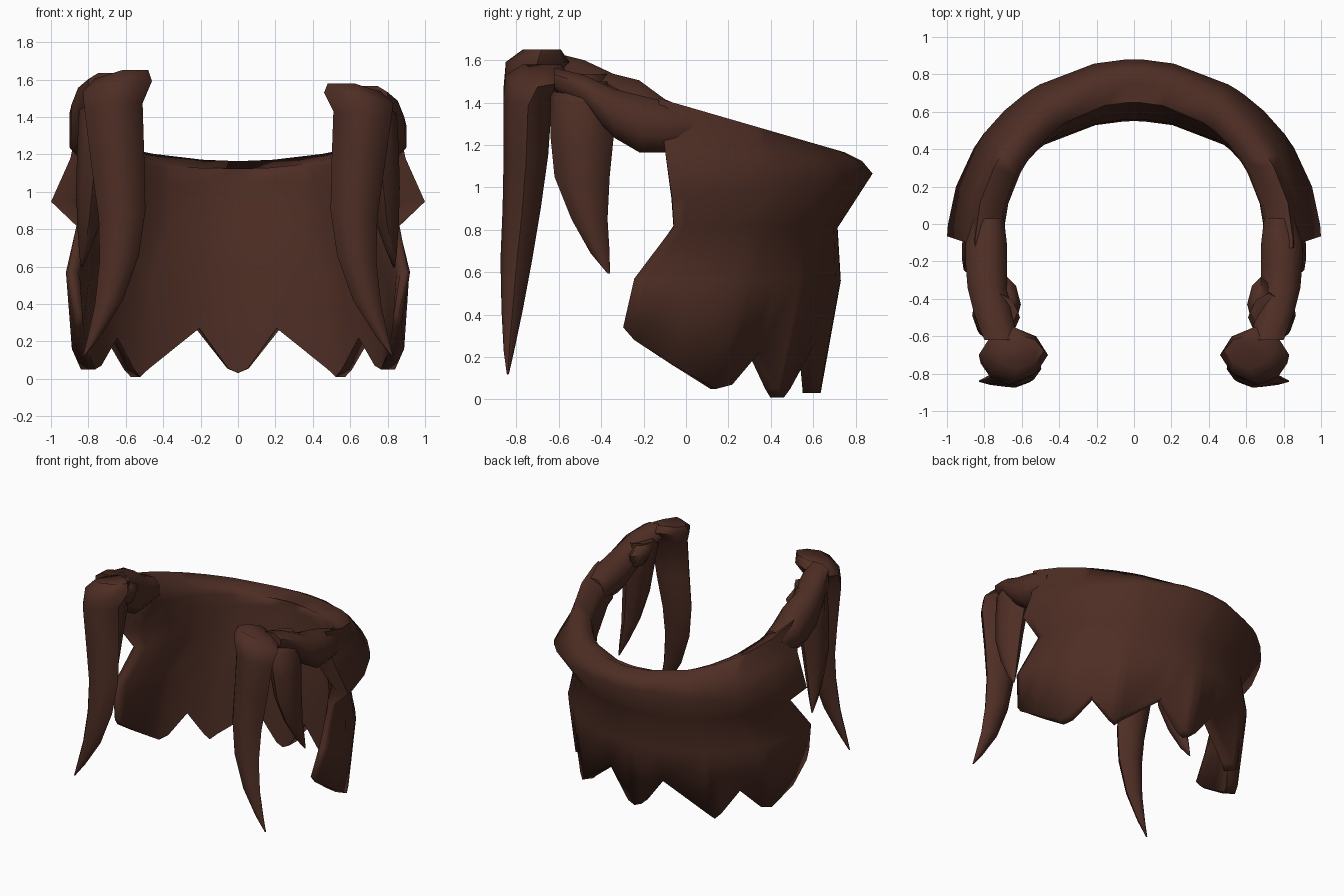
import bpy, bmesh, math

if "Cube" in bpy.data.objects:
    bpy.data.objects.remove(bpy.data.objects["Cube"])

brown = bpy.data.materials.new("dark brown hair")
brown.diffuse_color = (0.076, 0.027, 0.018, 1)
brown.use_nodes = True
brown.node_tree.nodes["Principled BSDF"].inputs["Base Color"].default_value = brown.diffuse_color


def finish(name, bm, angle=55):
    bmesh.ops.recalc_face_normals(bm, faces=bm.faces)
    me = bpy.data.meshes.new(name)
    bm.to_mesh(me)
    bm.free()
    me.materials.append(brown)
    ob = bpy.data.objects.new(name, me)
    bpy.context.collection.objects.link(ob)
    bpy.ops.object.select_all(action='DESELECT')
    ob.select_set(True)
    bpy.context.view_layer.objects.active = ob
    bpy.ops.object.shade_smooth_by_angle(angle=math.radians(angle))
    return ob


def skin(bm, rings):
    """Bridge closed rings of points."""
    vs = [[bm.verts.new(p) for p in r] for r in rings]
    n = len(vs[0])
    for a, b in zip(vs, vs[1:]):
        for i in range(n):
            j = (i + 1) % n
            bm.faces.new((a[i], a[j], b[j], b[i]))
    return vs


# Back hair: levels as (outer rx, outer ry, inner rx, inner ry, end angle, z at back, z slope)
LEVELS = [(.85, .85, .72, .76, 92, 1.165, .29),
          (.895, .93, .70, .75, 90, 1.125, .06),
          (1.0, .98, .71, .75, 88, 1.065, -.125),
          (.865, .815, .74, .69, 87, .81, .01),
          (.925, .83, .80, .66, 100, .56, .01),
          (.89, .735, .81, .65, 105.5, None, 0)]
# Jagged lower edge: (position around the side, height)
HEM = [(0, .03), (.035, .055), (.14, .27), (.24, .27), (.345, .05), (.38, .01), (.41, .05),
       (.50, .22), (.61, .07), (.67, .05), (.82, .16), (.96, .28), (1, .34)]


def section(t, hem):
    outer, inner = [], []
    thin = min(1, .35 + (1 - abs(t)) * 6)          # front edges taper
    for i, (ax, ay, bx, by, end, z0, slope) in enumerate(LEVELS):
        a = math.radians(t * end)
        y = ay * math.cos(a) - .1
        z = hem if z0 is None else z0 + (ay - .1 - y) * slope
        k = 1 if i < 2 else thin
        bx, by = ax + (bx - ax) * k, ay + (by - ay) * k
        outer.append((ax * math.sin(a), y, z))
        inner.append((bx * math.sin(a), by * math.cos(a) - .1, z - (.05 if i == 0 else 0)))
    return outer + inner[::-1]


bm = bmesh.new()
HEM.remove((.24, .27))
cols = [(-t, z) for t, z in HEM[:0:-1]] + HEM
vs = skin(bm, [section(t, z) for t, z in cols])
for end in (vs[0], vs[-1]):
    for i in range(len(LEVELS) - 1):
        bm.faces.new((end[i], end[i + 1], end[-2 - i], end[-1 - i]))
finish("back_hair", bm, 85)


# Tapered locks: horizontal lens-shaped rings (x, y, z, half width, half depth)
def lock(name, side, rings, lift=0, n=8):
    def c(v):
        return math.copysign(abs(v) ** 1.2, v)
    bm = bmesh.new()
    top = rings[0][2]
    pts = []
    for x, y, z, rx, ry in rings:
        dz = lift * max(0, 1 - (top - z) / .4)
        ring = []
        for k in range(n):
            u, v = math.cos(k * math.tau / n), math.sin(k * math.tau / n)
            ring.append((side * (x + rx * c(u)), y + ry * c(v), z + dz - .3 * rx * max(0, u)))
        pts.append(ring)
    vs = skin(bm, pts)
    bm.faces.new(vs[0])
    bm.faces.new(vs[-1])
    finish(name, bm)


# Arms joining the back hair to the front locks: upright rings (x, y, z, half width, half height)
def arm(name, side, lift):
    path = [(.775, .03, 1.27, .08, .09), (.79, -.1, 1.285, .11, .12),
            (.79, -.22, 1.30, .11, .135), (.785, -.34, 1.35, .105, .115),
            (.755, -.48, 1.455, .10, .075), (.71, -.62, 1.51, .09, .055)]
    bm = bmesh.new()
    rings = []
    for x, y, z, w, h in path:
        up = lift * min(1, max(0, (-.08 - y) / .12))
        ring = []
        for k in range(8):
            u, v = math.cos((k + .5) * math.tau / 8), math.sin((k + .5) * math.tau / 8)
            ring.append((side * (x + 1.08 * w * u), y, z + 1.08 * h * v + (up if v > 0 else 0)))
        rings.append(ring)
    vs = skin(bm, rings)
    bm.faces.new(vs[0])
    bm.faces.new(vs[-1])
    finish(name, bm)


FRONT = [(.62, -.68, 1.58, .14, .09), (.645, -.70, 1.53, .185, .15),
         (.665, -.745, 1.43, .155, .115), (.64, -.755, 1.15, .14, .105),
         (.62, -.775, .90, .125, .09), (.635, -.80, .66, .105, .075),
         (.69, -.82, .42, .075, .05), (.77, -.835, .23, .035, .025),
         (.825, -.84, .12, .005, .005)]
REAR = [(.72, -.47, 1.50, .10, .10), (.73, -.50, 1.44, .12, .14),
        (.755, -.49, 1.25, .105, .15), (.775, -.49, 1.05, .09, .13),
        (.795, -.455, .85, .065, .085), (.82, -.405, .69, .03, .045),
        (.835, -.365, .595, .005, .006)]
TUFT = [(.68, -.46, 1.49, .05, .09), (.68, -.43, 1.44, .075, .15), (.70, -.40, 1.34, .05, .09)]

for side, word, lift in ((-1, "left", .07), (1, "right", 0)):
    arm(word + "_arm", side, lift)
    lock(word + "_front_lock", side, FRONT, lift)
    lock(word + "_rear_lock", side, REAR, lift / 2)
    lock(word + "_tuft", side, TUFT)
